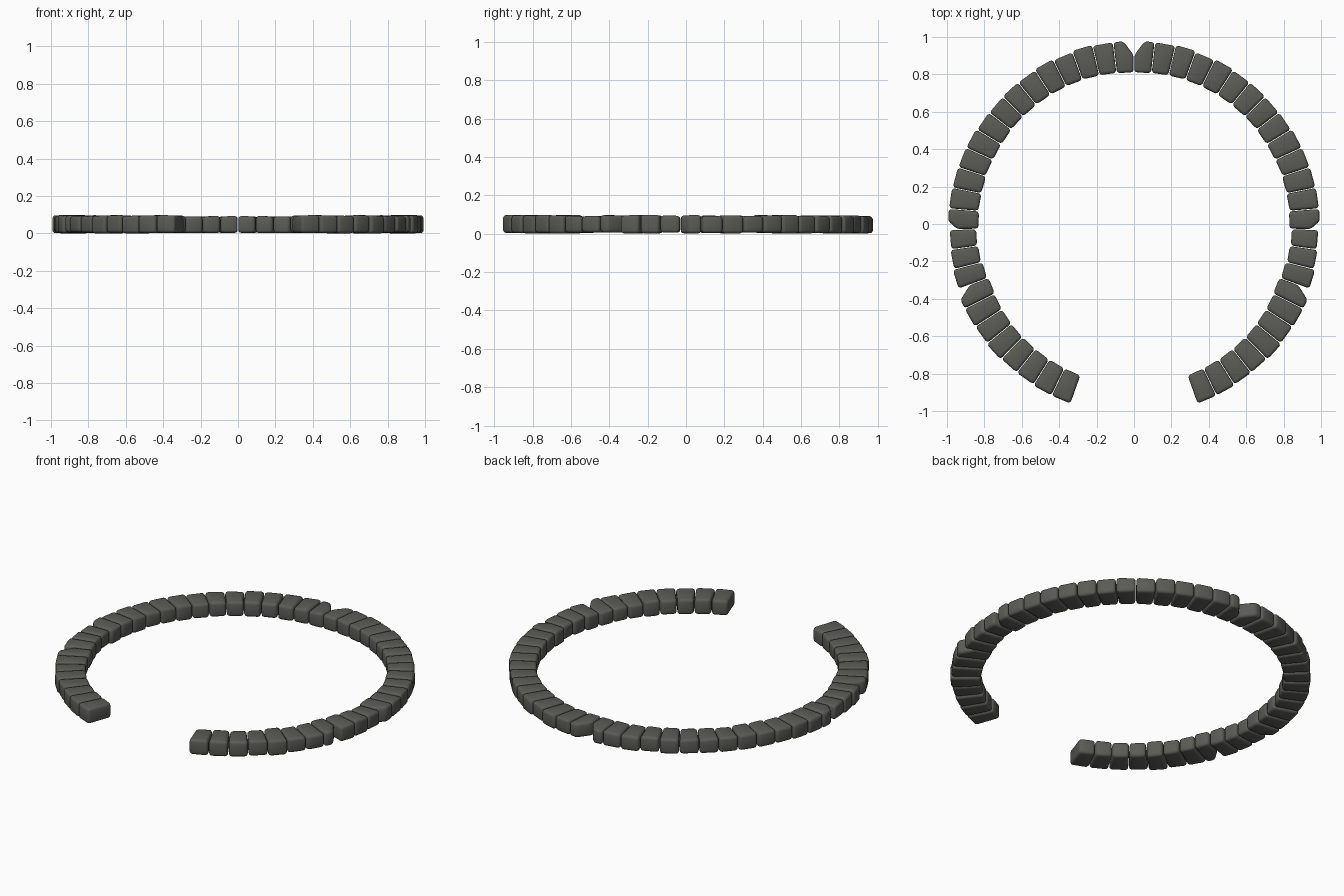
import bpy, bmesh, math, random
from mathutils import Vector

if "Cube" in bpy.data.objects:
    bpy.data.objects.remove(bpy.data.objects["Cube"])

random.seed(4)

stone = bpy.data.materials.new("dark_grey_stone")
stone.diffuse_color = (0.105, 0.105, 0.092, 1)
stone.use_nodes = True
stone.node_tree.nodes["Principled BSDF"].inputs["Base Color"].default_value = stone.diffuse_color

# Angle from the back (+y), inner radius, outer radius
RADII = [(0, 0.81, 0.982), (45, 0.825, 0.978), (70, 0.83, 0.99), (90, 0.832, 1.0),
         (92, 0.845, 0.988), (105, 0.84, 1.0), (112, 0.828, 1.008),
         (130, 0.845, 1.012), (161, 0.858, 1.025)]


def radii(a):
    for (a0, i0, o0), (a1, i1, o1) in zip(RADII, RADII[1:]):
        if a <= a1:
            t = (a - a0) / (a1 - a0)
            return i0 + t * (i1 - i0), o0 + t * (o1 - o0)
    return RADII[-1][1:]


def polar(a, r):
    return Vector((r * math.sin(math.radians(a)), r * math.cos(math.radians(a))))


def add_block(bm, a0, a1, cut):
    """One rounded stone between two angles; cut = clipped outer corner."""
    mid = (a0 + a1) / 2
    ri, ro = radii(mid)
    ro += random.uniform(-0.006, 0.004)
    gap = 0.12
    a0, a1 = a0 + gap, a1 - gap
    skew = random.uniform(0.0, 0.012)
    outer = [polar(a0, ro), polar(a1, ro)]
    if cut == "start":
        outer = [polar(a0, ro - 0.075), polar(a0 + 3.2, ro), polar(a1, ro)]
    elif cut == "end":
        outer = [polar(a0, ro), polar(a1 - 2.6, ro), polar(a1, ro - 0.05)]
    pts = [polar(a0, ri)] + outer + [polar(a1, ri + skew / 2)]
    z0 = random.uniform(0.0, 0.007)
    z1 = random.uniform(0.094, 0.1)
    part = bmesh.new()
    low = [part.verts.new((p.x, p.y, z0)) for p in pts]
    top = [part.verts.new((p.x, p.y, z1 - random.uniform(0, 0.006))) for p in pts]
    n = len(pts)
    part.faces.new(low)
    part.faces.new(top[::-1])
    for i in range(n):
        part.faces.new((low[i], top[i], top[(i + 1) % n], low[(i + 1) % n]))
    bmesh.ops.recalc_face_normals(part, faces=part.faces[:])
    bmesh.ops.bevel(part, geom=part.edges[:], offset=0.017, segments=3,
                    profile=0.5, affect='EDGES', clamp_overlap=True)
    tmp = bpy.data.meshes.new("tmp")
    part.to_mesh(tmp)
    part.free()
    bm.from_mesh(tmp)
    bpy.data.meshes.remove(tmp)


def add_arc(name, a0, a1, count, cut_first, cut_last):
    """A run of stones on the right side, mirrored to the left."""
    bm = bmesh.new()
    step = (a1 - a0) / count
    for i in range(count):
        cut = "start" if cut_first and i == 0 else \
              "end" if cut_last and i == count - 1 else None
        add_block(bm, a0 + i * step, a0 + (i + 1) * step, cut)
    mesh = bpy.data.meshes.new(name)
    bm.to_mesh(mesh)
    bm.free()
    mesh.materials.append(stone)
    for f in mesh.polygons:
        f.use_smooth = True
    ob = bpy.data.objects.new(name, mesh)
    bpy.context.collection.objects.link(ob)
    m = ob.modifiers.new("mirror", 'MIRROR')
    m.use_axis[0] = True
    m.use_mirror_merge = False


# Back, side and front runs of the open stone ring
add_arc("back_stones", 0, 91.8, 14, True, True)
add_arc("side_stones", 91.8, 110.3, 3, False, False)
add_arc("front_stones", 110.3, 160.6, 8, True, False)
